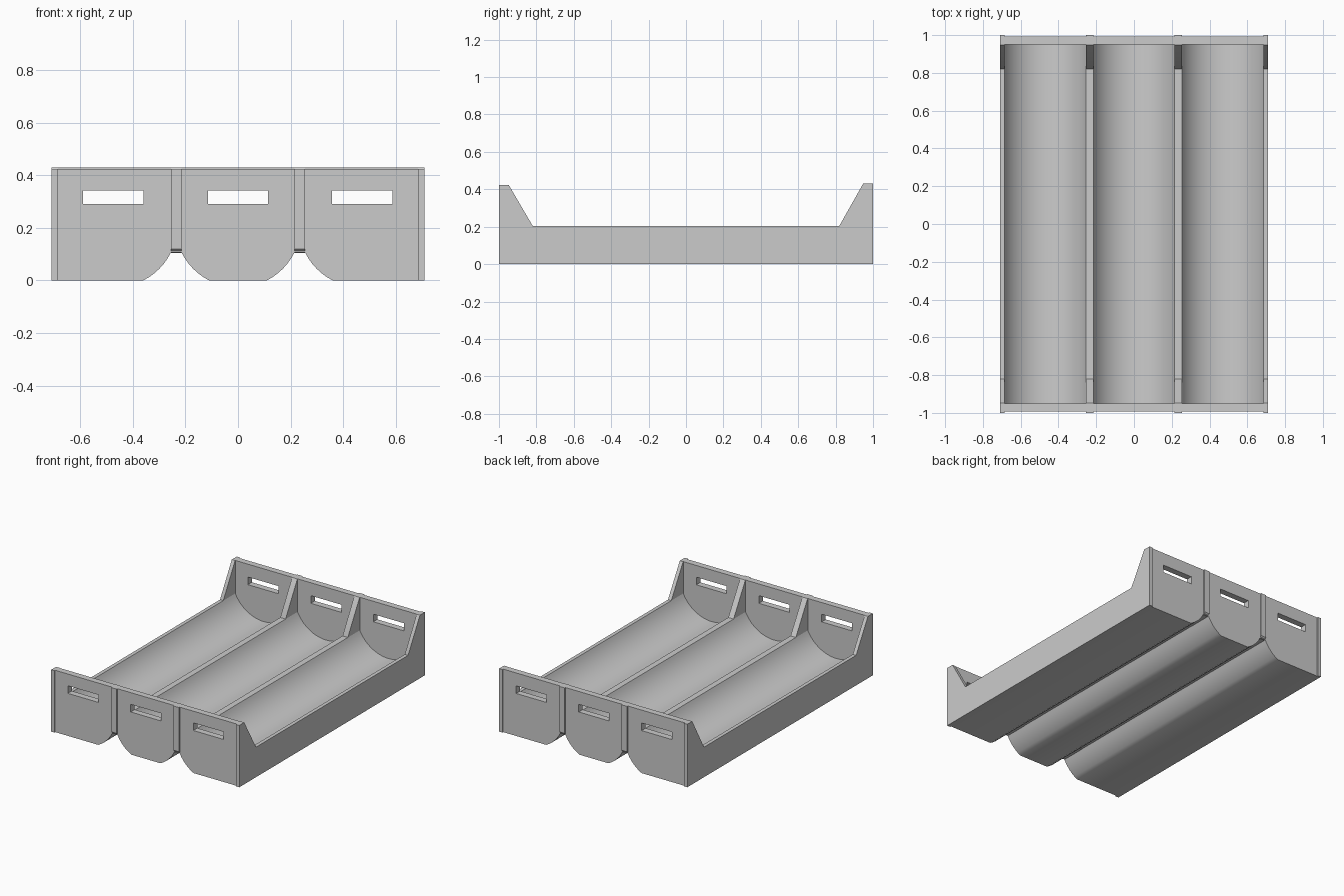
import bpy
import bmesh
from math import sin, cos, pi, asin
from mathutils import Matrix

if "Cube" in bpy.data.objects:
    bpy.data.objects.remove(bpy.data.objects["Cube"], do_unlink=True)

GREY = (0.6, 0.6, 0.6, 1)
mat = bpy.data.materials.new("plain grey plastic")
mat.use_nodes = True
mat.diffuse_color = GREY
mat.node_tree.nodes["Principled BSDF"].inputs["Base Color"].default_value = GREY

HALF_W, RIM, PITCH = 0.71, 0.205, 0.47
FLOOR_Z, HALF_CHANNEL = 0.07, 0.215
DEPTH = RIM - FLOOR_Z
INNER_R = (HALF_CHANNEL ** 2 + DEPTH ** 2) / (2 * DEPTH)
BELLY_R, BELLY_Z, GAP_Z = 0.24, 0.213, 0.105


def extrude(name, loops, start, end, along="y"):
    """Fill closed 2D loops (inner loops become holes) and extrude along an axis."""
    curve = bpy.data.curves.new(name, "CURVE")
    curve.dimensions = "2D"
    curve.fill_mode = "BOTH"
    curve.extrude = (end - start) / 2
    for loop in loops:
        spline = curve.splines.new("POLY")
        spline.points.add(len(loop) - 1)
        for point, (u, v) in zip(spline.points, loop):
            point.co = (u, v, 0, 1)
        spline.use_cyclic_u = True
    temp = bpy.data.objects.new(name, curve)
    bpy.context.collection.objects.link(temp)
    bpy.context.view_layer.update()
    graph = bpy.context.evaluated_depsgraph_get()
    mesh = bpy.data.meshes.new_from_object(temp.evaluated_get(graph))
    bpy.data.objects.remove(temp)

    mid = (start + end) / 2
    if along == "y":
        frame = Matrix.Translation((0, mid, 0)) @ Matrix.Rotation(pi / 2, 4, "X")
    else:
        frame = (Matrix.Translation((mid, 0, 0)) @ Matrix.Rotation(pi / 2, 4, "Z")
                 @ Matrix.Rotation(pi / 2, 4, "X"))
    bm = bmesh.new()
    bm.from_mesh(mesh)
    bm.transform(frame)
    bmesh.ops.remove_doubles(bm, verts=bm.verts, dist=0.0001)
    bmesh.ops.recalc_face_normals(bm, faces=bm.faces)
    bm.to_mesh(mesh)
    bm.free()
    mesh.materials.clear()
    mesh.materials.append(mat)
    obj = bpy.data.objects.new(name, mesh)
    bpy.context.collection.objects.link(obj)
    bpy.ops.object.select_all(action="DESELECT")
    obj.select_set(True)
    bpy.context.view_layer.objects.active = obj
    bpy.ops.object.shade_smooth_by_angle(angle=pi / 6)
    return obj


# Scalloped underside, left to right: rounded bellies clipped flat on the ground
def belly_side(centre, side):
    steps = 6
    a0, a1 = asin(0.11 / BELLY_R), asin(HALF_CHANNEL / BELLY_R)
    points = [(centre + side * 0.11, 0)]
    for i in range(1, steps + 1):
        a = a0 + (a1 - a0) * i / steps
        points.append((centre + side * BELLY_R * sin(a), BELLY_Z - BELLY_R * cos(a)))
    return points


underside = [(-HALF_W, 0)]
for gap in (-1, 1):
    left, right = (gap - 1) * PITCH / 2, (gap + 1) * PITCH / 2
    underside += belly_side(left, 1) + belly_side(right, -1)[::-1]
underside.append((HALF_W, 0))

# Tray body with three shallow round channels
top = [(HALF_W, RIM)]
a_rim = asin(HALF_CHANNEL / INNER_R)
for centre in (PITCH, 0, -PITCH):
    for i in range(33):
        a = a_rim * (1 - i / 16)
        top.append((centre + INNER_R * sin(a), FLOOR_Z + INNER_R * (1 - cos(a))))
top.append((-HALF_W, RIM))
extrude("tray_body", [underside + top], -0.97, 0.97)


# End walls with a slot over each channel
def slot(x):
    return [(x - 0.115, 0.29), (x + 0.115, 0.29), (x + 0.115, 0.342), (x - 0.115, 0.342)]


for name, side, height in (("front", -1, 0.422), ("back", 1, 0.43)):
    y0, y1 = sorted((side * 0.949, side * 0.992))
    outline = underside + [(HALF_W, height), (-HALF_W, height)]
    extrude(name + "_wall", [outline] + [slot(x) for x in (-0.475, 0, 0.472)], y0, y1)

    # Sloped gussets, standing slightly proud of the wall
    for label, x0, x1 in (("right_outer", -HALF_W, -0.685), ("right_inner", -0.255, -0.215),
                          ("left_inner", 0.215, 0.255), ("left_outer", 0.685, HALF_W)):
        shape = [(0.82, RIM), (0.947, height), (1.0, height)]
        if "outer" in label:
            shape += [(1.0, 0), (0.82, 0)]
        else:
            shape += [(1.0, 0.12), (0.985, GAP_Z), (0.82, GAP_Z)]
        extrude(f"{name}_{label}_gusset", [[(side * y, z) for y, z in shape]], x0, x1, "x")
